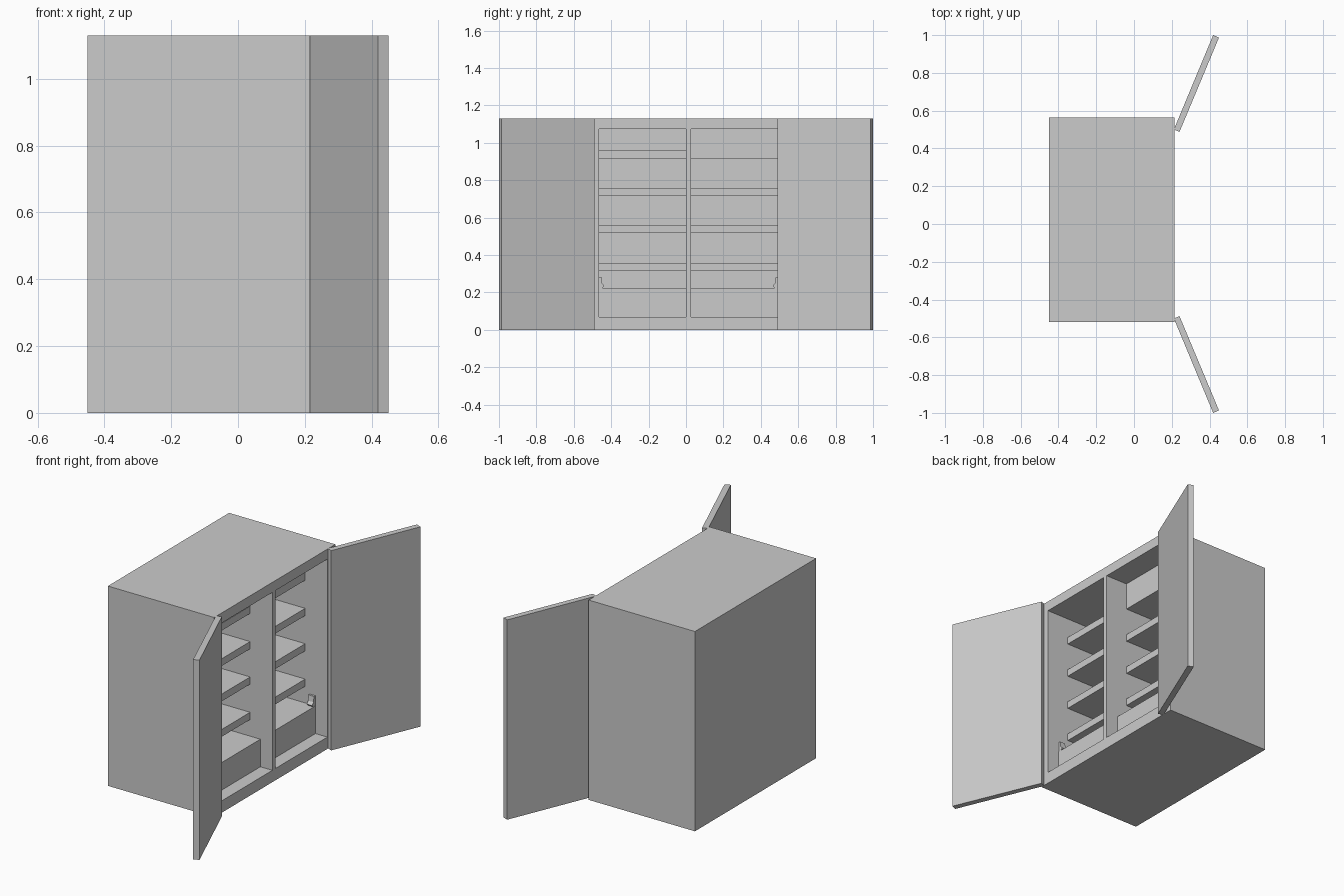
import bpy, bmesh
from mathutils import Vector

if "Cube" in bpy.data.objects:
    bpy.data.objects.remove(bpy.data.objects["Cube"])

H = 1.13                       # overall height
FRONT, BACK = 0.215, -0.45     # opening side and rear side in x
DEPTH = 0.61                   # compartment depth
BAYS = {"left": (-0.465, 0.0), "right": (0.027, 0.492)}


def finish(name, bm):
    bmesh.ops.recalc_face_normals(bm, faces=bm.faces[:])
    mesh = bpy.data.meshes.new(name)
    bm.to_mesh(mesh)
    bm.free()
    obj = bpy.data.objects.new(name, mesh)
    bpy.context.collection.objects.link(obj)
    return obj


def prism(name, profile, offset):
    """Extrude a closed profile of 3D points along an offset vector."""
    bm = bmesh.new()
    face = bm.faces.new([bm.verts.new(p) for p in profile])
    new = bmesh.ops.extrude_face_region(bm, geom=[face], use_keep_orig=True)["geom"]
    verts = [g for g in new if isinstance(g, bmesh.types.BMVert)]
    bmesh.ops.translate(bm, verts=verts, vec=Vector(offset))
    return finish(name, bm)


def box(name, x, y, z):
    base = [(x[0], y[0], z[0]), (x[1], y[0], z[0]), (x[1], y[1], z[0]), (x[0], y[1], z[0])]
    return prism(name, base, (0, 0, z[1] - z[0]))


# Cabinet body: gridded front face, extruded back, two bays sunk inward
ys = [-0.52, -0.465, 0.0, 0.027, 0.492, 0.563]
zs = [0, 0.067, 1.073, H]
bm = bmesh.new()
grid = [[bm.verts.new((FRONT, y, z)) for z in zs] for y in ys]
for i in range(len(ys) - 1):
    for j in range(len(zs) - 1):
        bm.faces.new([grid[i][j], grid[i + 1][j], grid[i + 1][j + 1], grid[i][j + 1]])
new = bmesh.ops.extrude_face_region(bm, geom=bm.faces[:], use_keep_orig=True)["geom"]
bmesh.ops.translate(bm, verts=[g for g in new if isinstance(g, bmesh.types.BMVert)],
                    vec=(BACK - FRONT, 0, 0))
bmesh.ops.recalc_face_normals(bm, faces=bm.faces[:])
bays = []
for f in bm.faces:
    c = f.calc_center_median()
    if abs(c.x - FRONT) < 1e-4 and 0.1 < c.z < 1.07 and any(a < c.y < b for a, b in BAYS.values()):
        bays.append(f)
bmesh.ops.inset_individual(bm, faces=bays, thickness=0, depth=-DEPTH)
finish("cabinet_body", bm)

# Shelves and raised floor in each bay
inner = FRONT - DEPTH
for side, span in BAYS.items():
    for n in range(4):
        z = 0.317 + 0.2 * n
        if side == "right" and n == 3:
            box("right_upper_block", (inner, 0.076), span, (z, 1.073))
        else:
            box(f"{side}_shelf_{n + 1}", (inner, 0.076), span, (z, z + 0.041))
    box(f"{side}_raised_floor", (inner, 0.14), span, (0.067, 0.223))

# Small brackets on the outer walls, mirrored
bracket = [(0, 0.223), (0.016, 0.223), (0.028, 0.235), (0.016, 0.25), (0.012, 0.281), (0, 0.281)]
for name, wall, s in (("left_bracket", -0.465, 1), ("right_bracket", 0.492, -1)):
    prism(name, [(0.105, wall + s * y, z) for y, z in bracket], (0.034, 0, 0))

# Open doors, mirrored
door = [(0.419, 1.0), (0.45, 0.987), (0.241, 0.488), (0.211, 0.50)]
for name, s in (("left_door", -1), ("right_door", 1)):
    prism(name, [(x, s * y, 0) for x, y in door], (0, 0, H))
